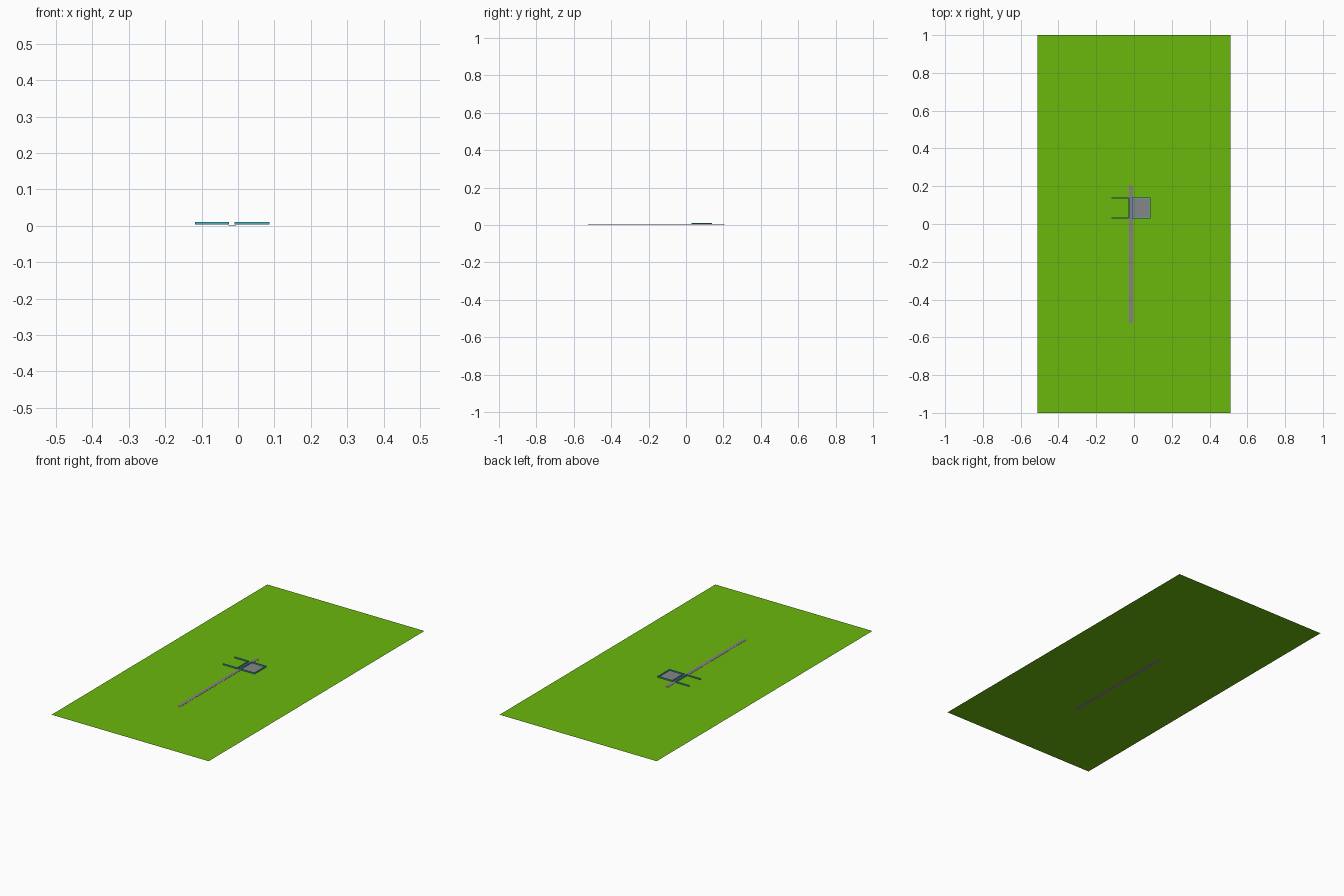
import bpy, bmesh

if "Cube" in bpy.data.objects:
    bpy.data.objects.remove(bpy.data.objects["Cube"])


def material(name, rgb):
    m = bpy.data.materials.new(name)
    m.diffuse_color = (*rgb, 1)
    m.use_nodes = True
    m.node_tree.nodes["Principled BSDF"].inputs["Base Color"].default_value = m.diffuse_color
    return m


GRASS = material("grass green", (0.145, 0.48, 0.004))
PATH = material("path mauve grey", (0.25, 0.21, 0.25))
FENCE = material("fence teal", (0.07, 0.45, 0.52))
PAVING = material("paving grey", (0.24, 0.24, 0.24))


def finish(name, bm, mat):
    mesh = bpy.data.meshes.new(name)
    bm.to_mesh(mesh)
    bm.free()
    mesh.materials.append(mat)
    obj = bpy.data.objects.new(name, mesh)
    bpy.context.collection.objects.link(obj)
    return obj


def sheet(bm, x0, x1, y0, y1, z):
    bm.faces.new([bm.verts.new((x, y, z))
                  for x, y in ((x0, y0), (x1, y0), (x1, y1), (x0, y1))])


def box(bm, x0, x1, y0, y1, z0, z1):
    made = bmesh.ops.create_cube(bm, size=1)["verts"]
    for v in made:
        v.co = (x1 if v.co.x > 0 else x0, y1 if v.co.y > 0 else y0, z1 if v.co.z > 0 else z0)


PX0, PX1, PY0, PY1 = -0.026, -0.006, -0.525, 0.205

# Lawn: flat sheet with a slot where the path is let in
bm = bmesh.new()
sheet(bm, -0.51, PX0, -1, 1, 0)
sheet(bm, PX1, 0.51, -1, 1, 0)
sheet(bm, PX0, PX1, -1, PY0, 0)
sheet(bm, PX0, PX1, PY1, 1, 0)
finish("lawn", bm, GRASS)

# Narrow path, visible from both sides
bm = bmesh.new()
box(bm, PX0, PX1, PY0, PY1, 0, 0.001)
finish("path", bm, PATH)

# Low fences either side of the path; the left yard is open on its outer side
Y0, Y1, Z0, Z1, T = 0.03, 0.14, 0.004, 0.011, 0.005


def fence(name, x0, x1, open_left):
    bm = bmesh.new()
    box(bm, x0, x1, Y0, Y0 + T, Z0, Z1)
    box(bm, x0, x1, Y1 - T, Y1, Z0, Z1)
    box(bm, x1 - T, x1, Y0 + T, Y1 - T, Z0, Z1)
    if not open_left:
        box(bm, x0, x0 + T, Y0 + T, Y1 - T, Z0, Z1)
    finish(name, bm, FENCE)


fence("left_fence", -0.118, -0.025, True)
fence("right_fence", -0.010, 0.087, False)

# Paved floor inside the right fence
bm = bmesh.new()
sheet(bm, -0.010 + T, 0.087 - T, Y0 + T, Y1 - T, 0.005)
finish("paved_floor", bm, PAVING)
